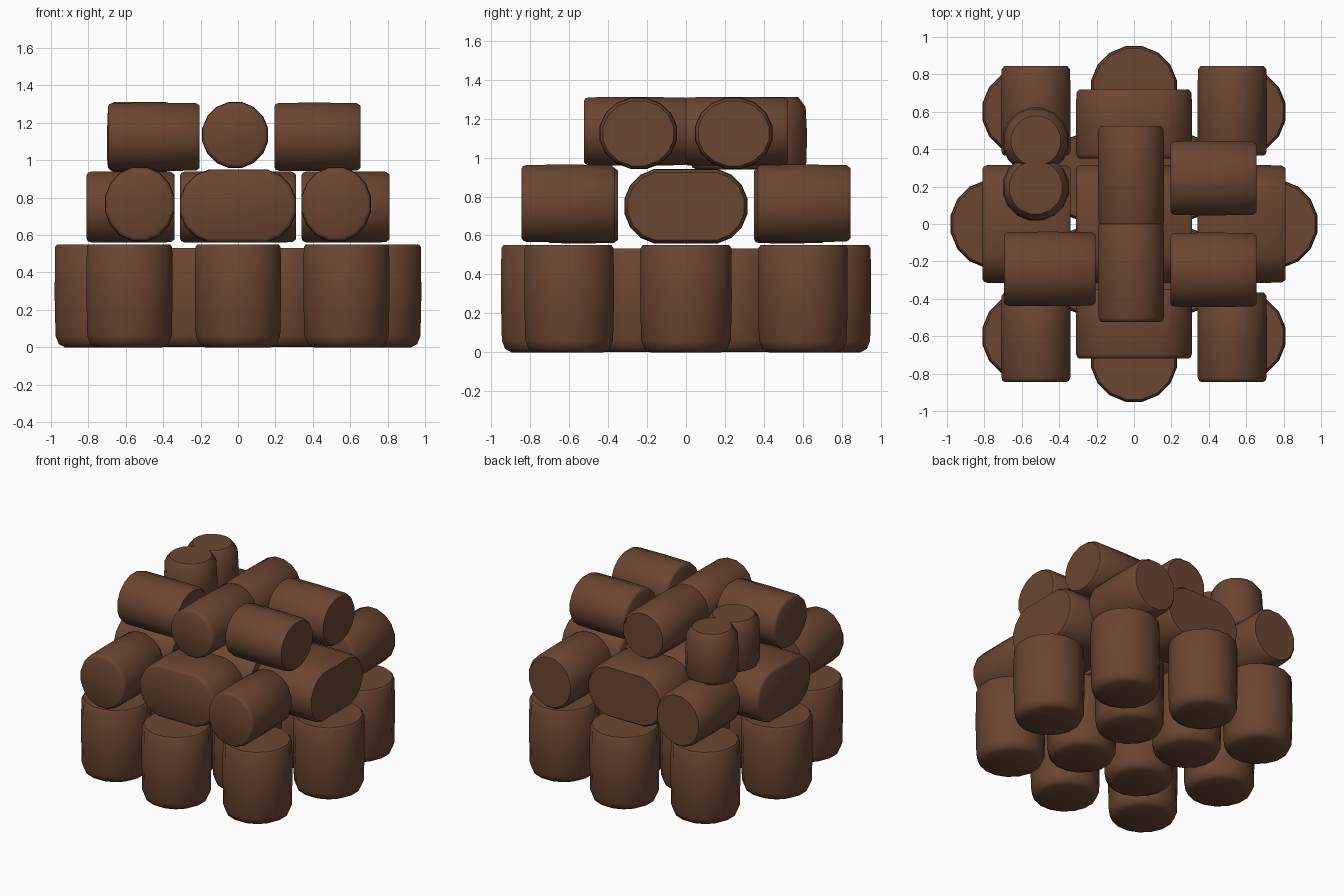
import bpy, bmesh, math, random

if "Cube" in bpy.data.objects:
    bpy.data.objects.remove(bpy.data.objects["Cube"])

random.seed(4)
brown = bpy.data.materials.new("chocolate_brown")
brown.diffuse_color = (0.147, 0.061, 0.032, 1)
brown.use_nodes = True
brown.node_tree.nodes["Principled BSDF"].inputs["Base Color"].default_value = brown.diffuse_color


def log(name, loc, r, length, axis='z', stretch=0.0, rims=(0.02, 0.02), sides=16, squash=1.0):
    """Plump cylinder along an axis; stretch widens it into a stadium section."""
    h = length / 2
    a, b = rims
    profile = [(-h, r - 1.1 * a), (-h + 0.35 * a, r - 0.45 * a), (-h + 1.2 * a, r - 0.1 * a),
               (0, r), (h - b, r - 0.15 * b), (h, r - 0.9 * b)]
    bm = bmesh.new()
    rings = []
    for w, rad in profile:
        ring = []
        for i in range(sides):
            t = 2 * math.pi * (i + 0.5) / sides
            c = math.cos(t)
            u = rad * c + math.copysign(stretch, c)
            v = rad * math.sin(t) * squash
            p = {'x': (w, u, v), 'y': (u, w, v), 'z': (u, v, w)}[axis]
            ring.append(bm.verts.new([p[k] + loc[k] for k in range(3)]))
        rings.append(ring)
    for lo, hi in zip(rings, rings[1:]):
        for i in range(sides):
            j = (i + 1) % sides
            bm.faces.new((lo[i], lo[j], hi[j], hi[i]))
    bm.faces.new(rings[0])
    bm.faces.new(rings[-1])
    bmesh.ops.recalc_face_normals(bm, faces=bm.faces[:])
    me = bpy.data.meshes.new(name)
    bm.to_mesh(me)
    bm.free()
    me.materials.append(brown)
    me.shade_smooth()
    me.set_sharp_from_angle(angle=math.radians(40))
    ob = bpy.data.objects.new(name, me)
    bpy.context.collection.objects.link(ob)
    return ob


# bottom tier: upright logs in a ring with four more inside
soft = (0.05, 0.015)
for s in (-1, 1):
    log("base_front_back_log", (0, s * 0.72, 0.275), 0.235, 0.55, rims=soft)
    log("base_side_log", (s * 0.745, 0, 0.275), 0.24, 0.55, rims=soft)
    for t in (-1, 1):
        log("base_corner_log", (s * 0.58, t * 0.6, 0.275), 0.235, 0.55, rims=soft)
        log("base_inner_log", (s * 0.25, t * 0.25, 0.267), 0.235, 0.53, rims=soft)

# middle tier: lying logs, wide double logs between the corners
for s in (-1, 1):
    log("middle_front_back_double_log", (0, s * 0.535, 0.755), 0.2, 0.37, 'y', 0.115)
    log("middle_side_double_log", (s * 0.575, 0, 0.75), 0.195, 0.47, 'x', 0.125)
    for t in (-1, 1):
        log("middle_corner_log", (s * 0.525, t * 0.605, 0.765), 0.19, 0.48, 'y', squash=1.07)
log("middle_centre_double_log", (0, 0, 0.75), 0.195, 0.62, 'x', 0.125)

# top tier: long centre log in two pieces, side logs, two upright logs
for s in (-1, 1):
    log("top_centre_log", (-0.015, s * 0.255, 1.135), 0.18, 0.54, 'y')
    log("top_right_log", (0.425, s * 0.245, 1.125), 0.203, 0.46, 'x', squash=0.92)
log("top_left_log", (-0.45, -0.24, 1.125), 0.203, 0.49, 'x', squash=0.92)
log("top_upright_front_log", (-0.525, 0.195, 1.125), 0.18, 0.37, rims=(0.03, 0.04))
log("top_upright_back_log", (-0.525, 0.445, 1.125), 0.18, 0.37, rims=(0.03, 0.05))
